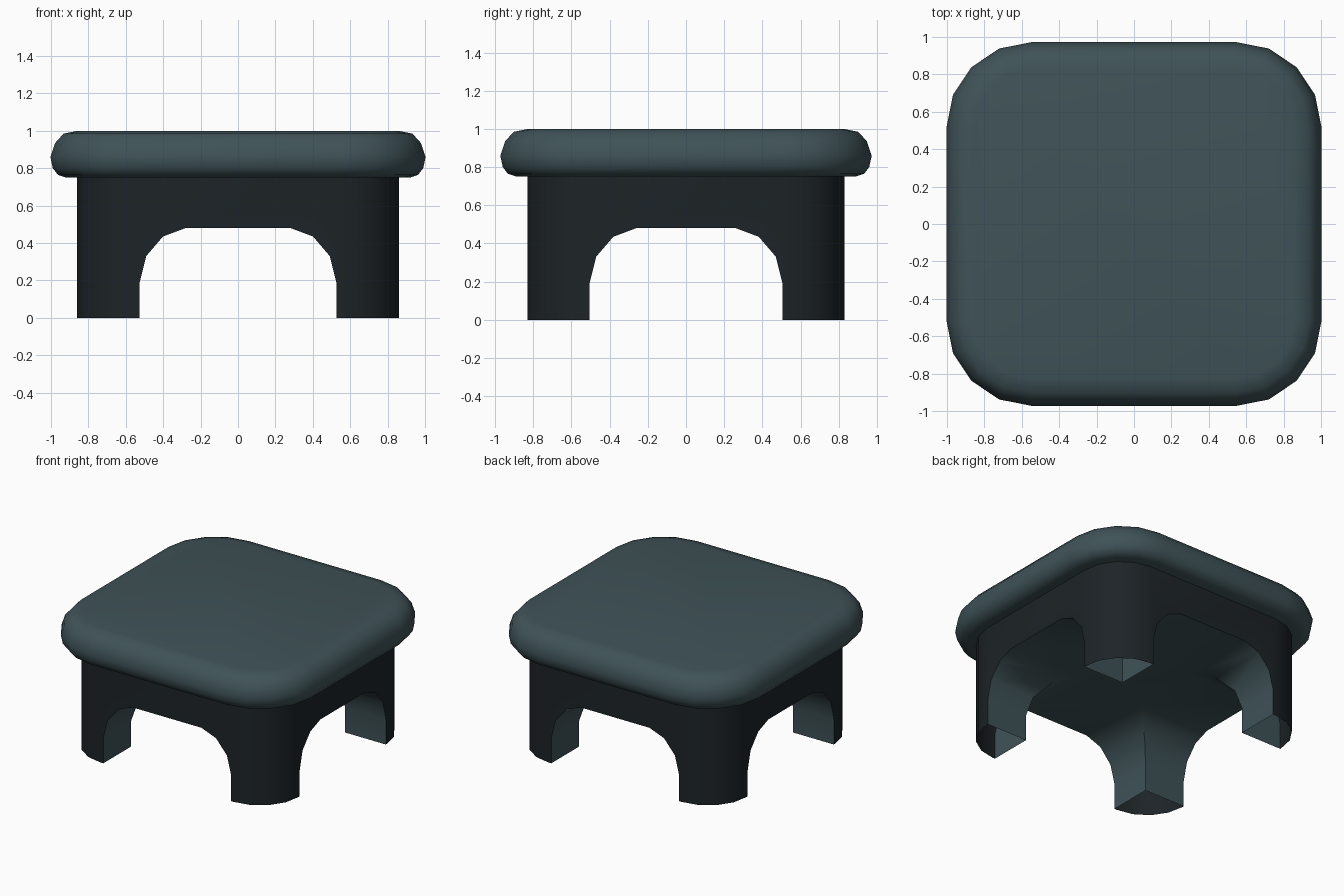
import bpy, bmesh, math

if "Cube" in bpy.data.objects:
    bpy.data.objects.remove(bpy.data.objects["Cube"])

CX, CY = 0.545, 0.515          # centres of the rounded corners
R = 0.458                      # corner radius of the seat
BASE_R = R - 0.142


def material(name, rgb):
    m = bpy.data.materials.new(name)
    m.diffuse_color = (*rgb, 1)
    m.use_nodes = True
    m.node_tree.nodes["Principled BSDF"].inputs["Base Color"].default_value = m.diffuse_color
    return m


teal = material("teal", (0.05, 0.085, 0.095))
dark = material("dark", (0.012, 0.017, 0.020))


def outline(r, z, n=4):
    """Rounded rectangle as a counter-clockwise ring of points."""
    pts = []
    for q, (sx, sy) in enumerate(((1, 1), (-1, 1), (-1, -1), (1, -1))):
        for i in range(n + 1):
            a = math.pi / 2 * (q + i / n)
            pts.append((sx * CX + r * math.cos(a), sy * CY + r * math.sin(a), z))
    return pts


def loft(name, rings):
    """Closed solid through a stack of rings."""
    bm = bmesh.new()
    vs = [[bm.verts.new(p) for p in ring] for ring in rings]
    n = len(vs[0])
    for lo, hi in zip(vs, vs[1:]):
        for i in range(n):
            j = (i + 1) % n
            bm.faces.new((lo[i], lo[j], hi[j], hi[i]))
    bm.faces.new(vs[0][::-1])
    bm.faces.new(vs[-1])
    bmesh.ops.recalc_face_normals(bm, faces=bm.faces)
    me = bpy.data.meshes.new(name)
    bm.to_mesh(me)
    bm.free()
    ob = bpy.data.objects.new(name, me)
    bpy.context.collection.objects.link(ob)
    return ob


def smooth(ob, degrees):
    bpy.ops.object.select_all(action='DESELECT')
    ob.select_set(True)
    bpy.context.view_layer.objects.active = ob
    bpy.ops.object.shade_smooth_by_angle(angle=math.radians(degrees))


# Cushioned seat: rounded edge profile as (inset, height)
profile = [(0.085, 0.75), (0.04, 0.765), (0.013, 0.80), (0, 0.86),
           (0.025, 0.935), (0.07, 0.985), (0.145, 1.0)]
seat = loft("seat", [outline(R - d, z) for d, z in profile])
seat.data.materials.append(teal)
smooth(seat, 50)

# Base block with an arched tunnel cut through each way
base = loft("base", [outline(BASE_R, 0), outline(BASE_R, 0.755)])


def arch_cutter(name, w, along_y):
    half = [(w, -0.1), (w, 0.19), (w - 0.035, 0.33), (w - 0.125, 0.435), (w - 0.245, 0.48)]
    pts = half + [(-x, z) for x, z in half[::-1]]
    ring = lambda d: [(x, d, z) if along_y else (d, x, z) for x, z in pts]
    ob = loft(name, [ring(-1.2), ring(1.2)])
    ob.hide_render = True
    return ob


cutters = [arch_cutter("front_arch_cutter", 0.526, True),
           arch_cutter("side_arch_cutter", 0.506, False)]
for c in cutters:
    mod = base.modifiers.new(c.name, 'BOOLEAN')
    mod.object = c
    mod.operation = 'DIFFERENCE'
    mod.solver = 'EXACT'
cut = bpy.data.meshes.new_from_object(base.evaluated_get(bpy.context.evaluated_depsgraph_get()))
base.modifiers.clear()
base.data = cut
for c in cutters:
    bpy.data.objects.remove(c)

# Open leg bottoms; dark outer walls, teal tunnel faces
cut.materials.clear()
cut.materials.append(dark)
cut.materials.append(teal)
bm = bmesh.new()
bm.from_mesh(cut)
ends = [f for f in bm.faces if abs(f.normal.z) > 0.9
        and (f.calc_center_median().z < 0.01 or f.calc_center_median().z > 0.7)]
bmesh.ops.delete(bm, geom=ends, context='FACES')
for f in bm.faces:
    # a wall face has every corner on the outer outline
    on_wall = all(math.hypot(max(abs(v.co.x) - CX, 0), max(abs(v.co.y) - CY, 0)) > BASE_R - 0.01
                  for v in f.verts) and abs(f.normal.z) < 0.01
    f.material_index = 0 if on_wall else 1
bm.to_mesh(cut)
bm.free()
smooth(base, 40)
